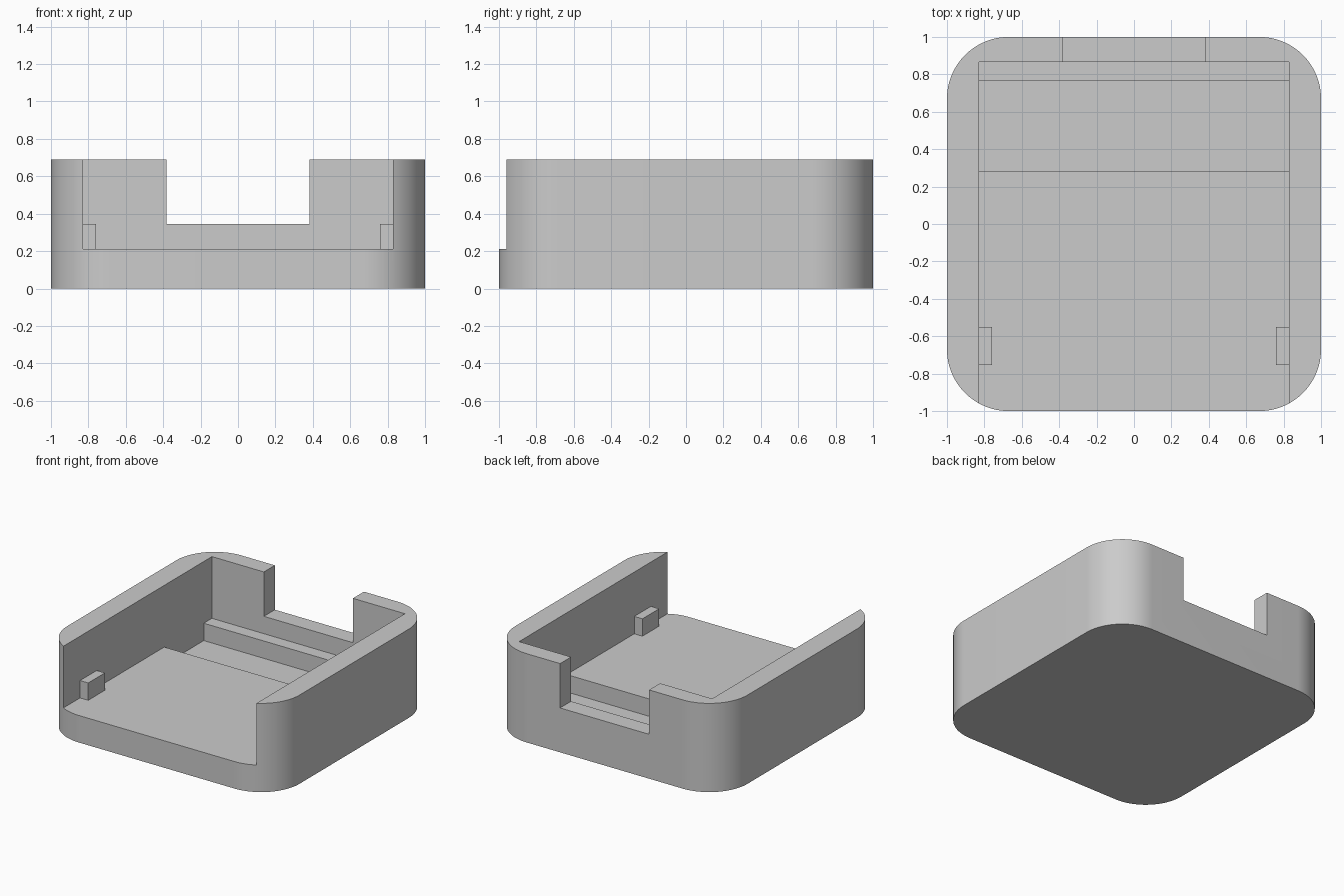
import bpy
import bmesh
from math import cos, sin, pi
from mathutils import Vector

cube = bpy.data.objects.get("Cube")
if cube:
    bpy.data.objects.remove(cube, do_unlink=True)

# Single flat grey
GREY = (0.6, 0.6, 0.6, 1)
grey = bpy.data.materials.new("plain grey")
grey.use_nodes = True
grey.diffuse_color = GREY
grey.node_tree.nodes["Principled BSDF"].inputs["Base Color"].default_value = GREY

# Main sizes
HEIGHT, FLOOR, SILL, TRENCH = 0.69, 0.21, 0.345, 0.075
INNER, BACK, RADIUS = 0.83, 0.865, 0.33


def prism(name, points, direction):
    """Extrude a closed outline along a direction."""
    bm = bmesh.new()
    face = bm.faces.new([bm.verts.new(p) for p in points])
    result = bmesh.ops.extrude_face_region(bm, geom=[face], use_keep_orig=True)
    moved = [v for v in result["geom"] if isinstance(v, bmesh.types.BMVert)]
    bmesh.ops.translate(bm, verts=moved, vec=Vector(direction))
    bmesh.ops.recalc_face_normals(bm, faces=bm.faces)
    mesh = bpy.data.meshes.new(name)
    bm.to_mesh(mesh)
    bm.free()
    mesh.materials.append(grey)
    obj = bpy.data.objects.new(name, mesh)
    bpy.context.collection.objects.link(obj)
    return obj


def box(name, x0, x1, y0, y1, z0, z1):
    outline = [(x0, y0, z0), (x1, y0, z0), (x1, y1, z0), (x0, y1, z0)]
    return prism(name, outline, (0, 0, z1 - z0))


def cut(target, cutter):
    """Subtract the cutter, then remove it."""
    cutter.hide_render = True
    mod = target.modifiers.new("cut", "BOOLEAN")
    mod.operation = "DIFFERENCE"
    mod.solver = "EXACT"
    mod.object = cutter
    bpy.context.view_layer.objects.active = target
    bpy.ops.object.modifier_apply(modifier=mod.name)
    bpy.data.objects.remove(cutter, do_unlink=True)


# Tray body: rounded square block
STEPS = 24
outline = []
for quarter, (sx, sy) in enumerate([(1, 1), (-1, 1), (-1, -1), (1, -1)]):
    for i in range(STEPS + 1):
        a = (quarter + i / STEPS) * pi / 2
        outline.append((sx * (1 - RADIUS) + RADIUS * cos(a),
                        sy * (1 - RADIUS) + RADIUS * sin(a), 0))
tray = prism("tray_body", outline, (0, 0, HEIGHT))

# Open-fronted cavity with a cross trench in its floor
profile = [(-1.2, FLOOR), (0.28, FLOOR), (0.28, TRENCH), (0.765, TRENCH),
           (0.765, FLOOR), (BACK, FLOOR), (BACK, 1), (-1.2, 1)]
cut(tray, prism("cavity_cutter", [(-INNER, y, z) for y, z in profile],
                (2 * INNER, 0, 0)))

# Notch through the back wall
cut(tray, box("notch_cutter", -0.383, 0.383, 0.8, 1.2, SILL, 1))

# Small retaining pegs on the side walls
for side, sign in (("left", 1), ("right", -1)):
    x0, x1 = sorted((sign * 0.76, sign * INNER))
    box(side + "_peg", x0, x1, -0.755, -0.55, FLOOR, SILL)

# Smooth round corners, crisp edges elsewhere
bpy.ops.object.select_all(action="DESELECT")
tray.select_set(True)
bpy.context.view_layer.objects.active = tray
bpy.ops.object.shade_smooth_by_angle(angle=pi / 6)
